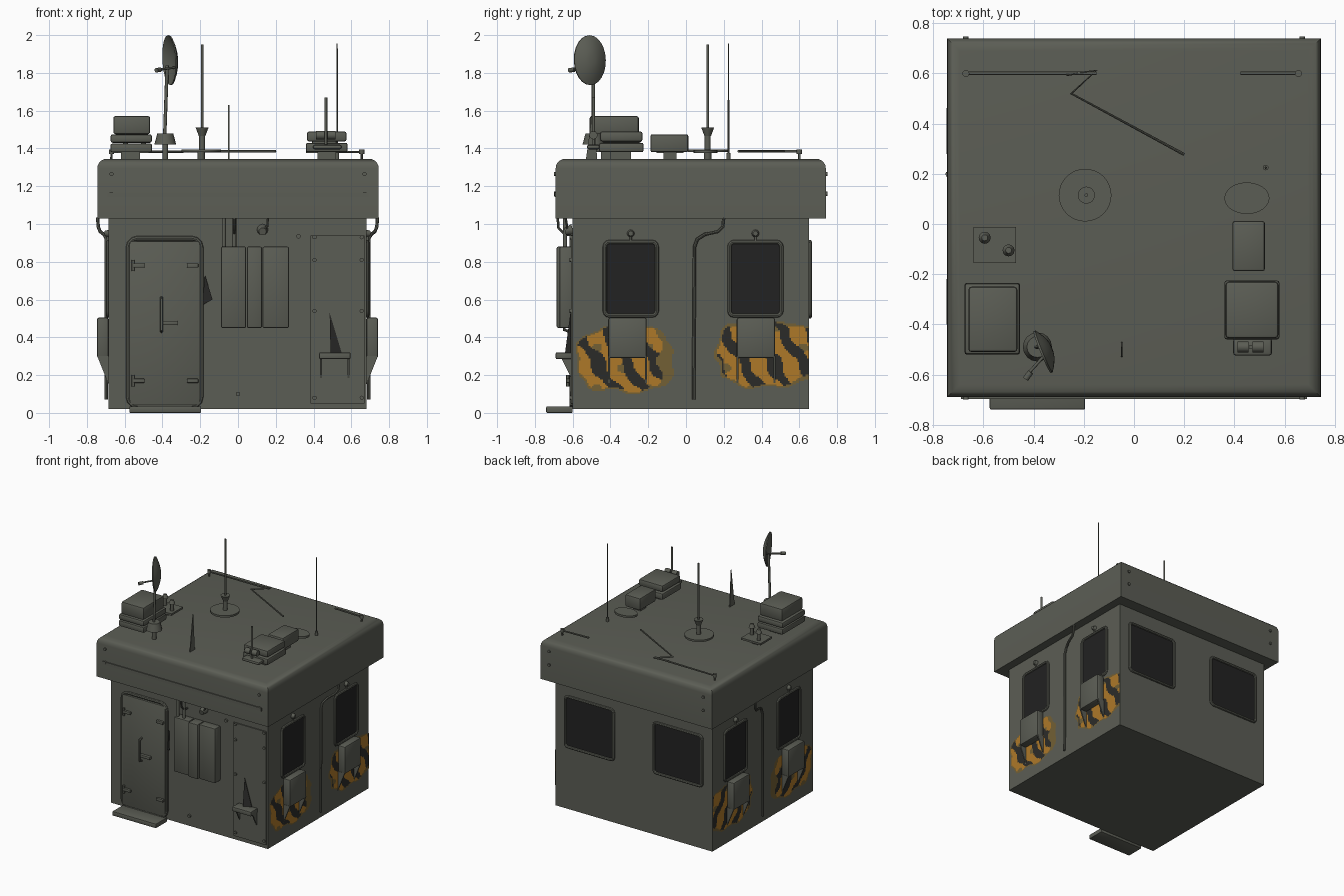
import bpy, bmesh, math
from mathutils import Vector, Matrix


def mat(name, c):
    m = bpy.data.materials.new(name)
    m.diffuse_color = (*c, 1)
    return m


GREY = mat("olive grey paint", (0.105, 0.11, 0.09))
GLASS = mat("dark glass", (0.016, 0.016, 0.016))
ORANGE = mat("hazard orange", (0.42, 0.19, 0.022))
BLACK = mat("hazard black", (0.024, 0.024, 0.022))
BROWN = mat("worn orange", (0.17, 0.115, 0.035))


def finish(name, bm, mats=(GREY,), smooth=True):
    me = bpy.data.meshes.new(name)
    bm.to_mesh(me)
    bm.free()
    ob = bpy.data.objects.new(name, me)
    bpy.context.collection.objects.link(ob)
    for m in mats:
        me.materials.append(m)
    if smooth:
        bpy.context.view_layer.objects.active = ob
        ob.select_set(True)
        bpy.ops.object.shade_smooth_by_angle(angle=math.radians(40))
        ob.select_set(False)
    return ob


def box(name, x0, x1, y0, y1, z0, z1, bevel=0.0, m=GREY):
    bm = bmesh.new()
    bmesh.ops.create_cube(bm, size=1)
    for v in bm.verts:
        v.co = ((x0 + x1) / 2 + v.co.x * (x1 - x0), (y0 + y1) / 2 + v.co.y * (y1 - y0),
                (z0 + z1) / 2 + v.co.z * (z1 - z0))
    if bevel:
        bmesh.ops.bevel(bm, geom=bm.edges[:], offset=bevel, segments=2, affect='EDGES', profile=0.5)
    return finish(name, bm, (m,))


def cone(name, a, b, r1, r2=None, n=12):
    a, b = Vector(a), Vector(b)
    d = b - a
    M = Matrix.Translation((a + b) / 2) @ d.to_track_quat('Z', 'Y').to_matrix().to_4x4()
    bm = bmesh.new()
    bmesh.ops.create_cone(bm, cap_ends=True, segments=n, radius1=r1,
                          radius2=r1 if r2 is None else r2, depth=d.length, matrix=M)
    return finish(name, bm)


def tube(name, pts, r, cyclic=False):
    cu = bpy.data.curves.new(name, 'CURVE')
    cu.dimensions = '3D'
    cu.bevel_depth, cu.bevel_resolution, cu.use_fill_caps = r, 2, True
    sp = cu.splines.new('POLY')
    sp.points.add(len(pts) - 1)
    for p, c in zip(sp.points, pts):
        p.co = (*c, 1)
    sp.use_cyclic_u = cyclic
    tmp = bpy.data.objects.new(name + "_path", cu)
    bpy.context.collection.objects.link(tmp)
    bpy.context.view_layer.update()
    bm = bmesh.new()
    bm.from_mesh(bpy.data.meshes.new_from_object(tmp))
    bpy.data.objects.remove(tmp)
    return finish(name, bm)


def fin(name, pts, t, m):
    # thin triangular plate, thickened along t
    bm = bmesh.new()
    f = bm.faces.new([bm.verts.new(p) for p in pts])
    ext = bmesh.ops.extrude_face_region(bm, geom=[f])
    bmesh.ops.translate(bm, vec=t, verts=[v for v in ext['geom'] if isinstance(v, bmesh.types.BMVert)])
    bmesh.ops.recalc_face_normals(bm, faces=bm.faces)
    return finish(name, bm, (m,), False)


def rounded(u0, u1, v0, v1, r):
    out = []
    for cu, cv, a0 in ((u1 - r, v1 - r, 0), (u0 + r, v1 - r, 90), (u0 + r, v0 + r, 180), (u1 - r, v0 + r, 270)):
        for k in range(4):
            a = math.radians(a0 + 30 * k)
            out.append((cu + r * math.cos(a), cv + r * math.sin(a)))
    return out


# cabin body and overhanging roof
box("cabin_body", -0.685, 0.68, -0.60, 0.65, 0.02, 1.04)
bm = bmesh.new()
bmesh.ops.create_cube(bm, size=1)
for v in bm.verts:
    v.co = (v.co.x * 1.49, 0.025 + v.co.y * 1.43, 1.1875 + v.co.z * 0.315)
bmesh.ops.bevel(bm, geom=[e for e in bm.edges if all(v.co.z > 1.3 for v in e.verts)],
                offset=0.05, segments=5, affect='EDGES', profile=0.5)
finish("roof", bm)
box("roof_front_strip", -0.69, 0.69, -0.697, -0.68, 1.142, 1.166)
for x in (-0.67, 0.67):
    for z in (1.16, 1.265):
        cone("roof_rivet", (x, -0.68, z), (x, -0.70, z), 0.011)
        cone("roof_back_rivet", (x, 0.73, z), (x, 0.748, z), 0.011)

# sides: windows, lamps, striped patches, boxes, drain pipes
for s, sx in ((1, 0.68), (-1, -0.685)):
    for y0, y1, cy in ((-0.43, -0.155, -0.31), (0.23, 0.505, 0.37)):
        box("side_window_pane", sx - 0.004, sx + s * 0.005, y0, y1, 0.515, 0.905, m=GLASS)
        tube("side_window_frame", [(sx + s * 0.004, u, v) for u, v in rounded(y0, y1, 0.515, 0.905, 0.025)], 0.011, True)
        ym = (y0 + y1) / 2
        cone("side_lamp", (sx, ym, 0.95), (sx + s * 0.022, ym, 0.95), 0.02, 0.013)
        cone("side_lamp_stem", (sx + s * 0.006, ym, 0.91), (sx + s * 0.006, ym, 0.95), 0.006)
        xs = sorted((sx, sx + s * 0.062))
        box("side_box", *xs, cy - 0.102, cy + 0.102, 0.29, 0.505, 0.012)
        for yy in (cy - 0.098, cy + 0.098):
            fin("side_box_bracket", [(sx, yy - 0.005, 0.30), (sx + s * 0.06, yy - 0.005, 0.30),
                                     (sx, yy - 0.005, 0.15)], (0, 0.01, 0), GREY)
    pipe = [(0.012, 0.04, 0.07), (0.012, 0.045, 0.88), (0.012, 0.06, 0.92), (0.025, 0.10, 0.945),
            (0.045, 0.17, 0.96), (0.055, 0.195, 0.985), (0.058, 0.20, 1.035)]
    tube("drain_pipe", [(sx + s * x, y, z) for x, y, z in pipe], 0.009)

    # painted hazard patch: fine thin grid coloured by a wavy diagonal rule
    bm = bmesh.new()
    c = 0.0085
    cache = {}

    def vert(i, j):
        if (i, j) not in cache:
            cache[i, j] = bm.verts.new((sx + s * 0.003, -0.60 + i * c, 0.10 + j * c))
        return cache[i, j]

    for i in range(147):
        for j in range(48):
            y, z = -0.60 + (i + 0.5) * c, 0.10 + (j + 0.5) * c
            first = y < 0.05
            cy, cz, ry = (-0.32, 0.285, 0.255) if first else (0.43, 0.31, 0.285)
            u, w = (y - cy) / ry, (z - cz) / 0.175
            d = abs(u) ** 2.6 + abs(w) ** 2.8 + 0.13 * math.sin(31 * y + 9 * z) + 0.10 * math.sin(47 * z - 23 * y)
            if d > 1:
                continue
            ph = (y + 0.62 * z + 0.014 * math.sin(38 * z) + 0.009 * math.sin(60 * y)) / 0.155 + 0.2
            idx = 1 if ph % 1 < 0.46 else 0
            worn = math.sin(23 * y + 3) * math.sin(29 * z + 1)
            if (first and y > -0.14 + 0.02 * math.sin(40 * z)) or d > 0.86 or (worn > 0.8 and idx == 0):
                idx = 2
            q = [vert(i, j), vert(i + 1, j), vert(i + 1, j + 1), vert(i, j + 1)]
            bm.faces.new(q if s > 0 else q[::-1]).material_index = idx
    finish("hazard_patch", bm, (ORANGE, BLACK, BROWN), False)

# back windows
for x0, x1 in ((-0.60, -0.18), (0.17, 0.59)):
    box("back_window_pane", x0, x1, 0.645, 0.655, 0.51, 0.905, m=GLASS)
    tube("back_window_frame", [(u, 0.656, v) for u, v in rounded(x0, x1, 0.51, 0.905, 0.025)], 0.011, True)

# front door with frame, hinges, handle and step
box("door_panel", -0.575, -0.20, -0.618, -0.595, 0.04, 0.91, 0.006)
tube("door_frame", [(u, -0.606, v) for u, v in rounded(-0.582, -0.195, 0.035, 0.925, 0.05)], 0.012, True)
for z in (0.17, 0.78):
    for x in (-0.525, -0.24):
        box("door_latch", x - 0.03, x + 0.03, -0.635, -0.61, z - 0.011, z + 0.011, 0.004)
    cone("door_latch_pin", (-0.555, -0.626, z - 0.03), (-0.555, -0.626, z + 0.03), 0.008)
tube("door_handle", [(-0.405, -0.615, 0.61), (-0.405, -0.645, 0.60), (-0.405, -0.645, 0.44), (-0.405, -0.615, 0.43)], 0.008)
box("door_lock", -0.41, -0.32, -0.64, -0.61, 0.465, 0.487, 0.004)
box("door_step", -0.575, -0.195, -0.74, -0.60, 0.0, 0.035, 0.006)
fin("door_hook", [(-0.19, -0.61, 0.57), (-0.135, -0.66, 0.60), (-0.175, -0.61, 0.73)], (0, 0.006, 0), BLACK)

# front electrical cabinet with conduits and lamp
for x0, x1, y in ((-0.09, 0.043, -0.67), (0.047, 0.127, -0.685), (0.13, 0.27, -0.67)):
    box("cabinet_section", x0, x1, y, -0.60, 0.45, 0.88, 0.008)
for x in (-0.075, -0.02):
    cone("cabinet_conduit", (x, -0.64, 0.87), (x, -0.64, 1.035), 0.011)
tube("front_cable", [(-0.02, -0.68, 1.04), (-0.02, -0.675, 0.98), (-0.02, -0.64, 0.945), (-0.02, -0.60, 0.94)], 0.007)
cone("front_lamp", (0.13, -0.60, 0.97), (0.13, -0.64, 0.96), 0.03, 0.02)
tube("front_lamp_arm", [(0.13, -0.63, 0.96), (0.155, -0.63, 0.99), (0.16, -0.64, 1.05)], 0.006)

# front service panel with shelf
box("service_panel", 0.385, 0.67, -0.608, -0.595, 0.05, 0.94)
for x in (0.405, 0.655):
    for z in (0.08, 0.54, 0.81, 0.93):
        cone("panel_rivet", (x, -0.60, z), (x, -0.617, z), 0.011)
for x, z in ((0.32, 0.935), (0.0, 0.10)):
    cone("wall_rivet", (x, -0.59, z), (x, -0.612, z), 0.012)
box("shelf", 0.43, 0.595, -0.69, -0.60, 0.285, 0.32, 0.006)
for x in (0.44, 0.585):
    fin("shelf_bracket", [(x - 0.005, -0.60, 0.17), (x - 0.005, -0.66, 0.29), (x - 0.005, -0.60, 0.29)], (0.01, 0, 0), GREY)
fin("shelf_fin", [(0.485, -0.612, 0.53), (0.49, -0.64, 0.32), (0.548, -0.612, 0.32)], (0, 0.006, 0), BLACK)

# roof left: equipment case, vents, dish
box("left_case_base", -0.675, -0.455, -0.52, -0.235, 1.38, 1.425, 0.008)
box("left_case_middle", -0.675, -0.455, -0.52, -0.235, 1.43, 1.475, 0.012)
box("left_case_lid", -0.66, -0.465, -0.51, -0.25, 1.475, 1.572, 0.012)
box("left_case_feet", -0.62, -0.52, -0.45, -0.30, 1.34, 1.385)
box("vent_plate", -0.64, -0.47, -0.155, -0.012, 1.375, 1.39)
box("vent_foot", -0.58, -0.53, -0.11, -0.06, 1.34, 1.38)
for x, y in ((-0.595, -0.055), (-0.50, -0.105)):
    cone("vent_pipe", (x, y, 1.38), (x, y, 1.45), 0.013)
    cone("vent_cap", (x, y, 1.445), (x, y, 1.475), 0.024, 0.012)
cone("dish_base", (-0.385, -0.49, 1.42), (-0.385, -0.49, 1.48), 0.058, 0.042, 16)
cone("dish_foot", (-0.385, -0.49, 1.34), (-0.385, -0.49, 1.425), 0.015)
cone("dish_mast", (-0.388, -0.49, 1.47), (-0.375, -0.49, 1.84), 0.009)
n = Vector((-0.92, -0.38, -0.05)).normalized()
side = n.cross(Vector((0, 0, 1))).normalized()
up = side.cross(n)
ctr = Vector((-0.352, -0.505, 1.868))
bm = bmesh.new()
rings = []
for shell in (0.0, -0.008):
    for k in range(1, 6):
        r = k / 5 if shell == 0 else (6 - k) / 5
        rings.append([bm.verts.new(ctr + side * 0.09 * r * math.cos(a) + up * 0.132 * r * math.sin(a)
                                   + n * (0.035 * r * r - 0.02 + shell))
                      for a in (math.tau * i / 24 for i in range(24))])
for a, b in zip(rings, rings[1:]):
    for i in range(24):
        bm.faces.new((a[i], a[(i + 1) % 24], b[(i + 1) % 24], b[i]))
bm.faces.new(rings[0])
bm.faces.new(rings[-1])
bmesh.ops.recalc_face_normals(bm, faces=bm.faces)
finish("dish", bm)
cone("dish_feed_arm", ctr - n * 0.02 - up * 0.04, (-0.43, -0.605, 1.815), 0.006)
cone("dish_feed_head", (-0.412, -0.59, 1.817), (-0.432, -0.618, 1.814), 0.012)

# roof aerials
cone("aerial_disc", (-0.195, 0.115, 1.38), (-0.195, 0.115, 1.395), 0.105, n=32)
cone("aerial_foot", (-0.195, 0.115, 1.34), (-0.195, 0.115, 1.385), 0.02)
cone("aerial_collar", (-0.19, 0.115, 1.39), (-0.19, 0.115, 1.47), 0.016)
cone("aerial_cup", (-0.19, 0.115, 1.465), (-0.19, 0.115, 1.51), 0.017, 0.034, 16)
cone("aerial_rod", (-0.19, 0.115, 1.50), (-0.19, 0.115, 1.95), 0.007)
cone("whip_aerial", (0.525, 0.225, 1.34), (0.525, 0.225, 1.955), 0.005, 0.003, 8)
cone("whip_base", (0.525, 0.225, 1.34), (0.525, 0.225, 1.375), 0.011)
fin("blade_aerial", [(-0.052, -0.53, 1.34), (-0.052, -0.47, 1.34), (-0.052, -0.49, 1.63)], (0.006, 0, 0), GREY)

# roof right: equipment case with bracket and rod, small case, oval pad
box("right_case_base", 0.36, 0.58, -0.46, -0.225, 1.38, 1.43, 0.01)
box("right_case_lid", 0.365, 0.575, -0.455, -0.23, 1.437, 1.49, 0.012)
box("right_case_feet", 0.42, 0.52, -0.40, -0.29, 1.34, 1.385)
box("rod_bracket", 0.395, 0.55, -0.525, -0.455, 1.395, 1.42, 0.012)
for x in (0.435, 0.495):
    cone("rod_clamp", (x - 0.022, -0.49, 1.47), (x + 0.022, -0.49, 1.47), 0.022)
cone("rod_post", (0.465, -0.49, 1.40), (0.465, -0.49, 1.67), 0.008)
box("small_case", 0.392, 0.522, -0.188, 0.012, 1.38, 1.475, 0.01)
box("small_case_foot", 0.43, 0.49, -0.12, -0.05, 1.34, 1.385)
pad = cone("oval_pad", (0, 0, -0.008), (0, 0, 0.008), 0.09, n=24)
pad.scale = (1, 0.7, 1)
pad.location = (0.45, 0.103, 1.385)

# roof back rails and bent wire
for xa, xb in ((-0.67, -0.15), (0.655, 0.425)):
    tube("roof_rail", [(xa, 0.60, 1.34), (xa, 0.60, 1.38), (xb, 0.60, 1.385)], 0.007)
    cone("rail_cap", (xa, 0.60, 1.37), (xa, 0.60, 1.395), 0.014)
tube("bent_wire", [(-0.27, 0.595, 1.385), (-0.15, 0.612, 1.385), (-0.25, 0.52, 1.385), (0.20, 0.277, 1.385)], 0.006)
